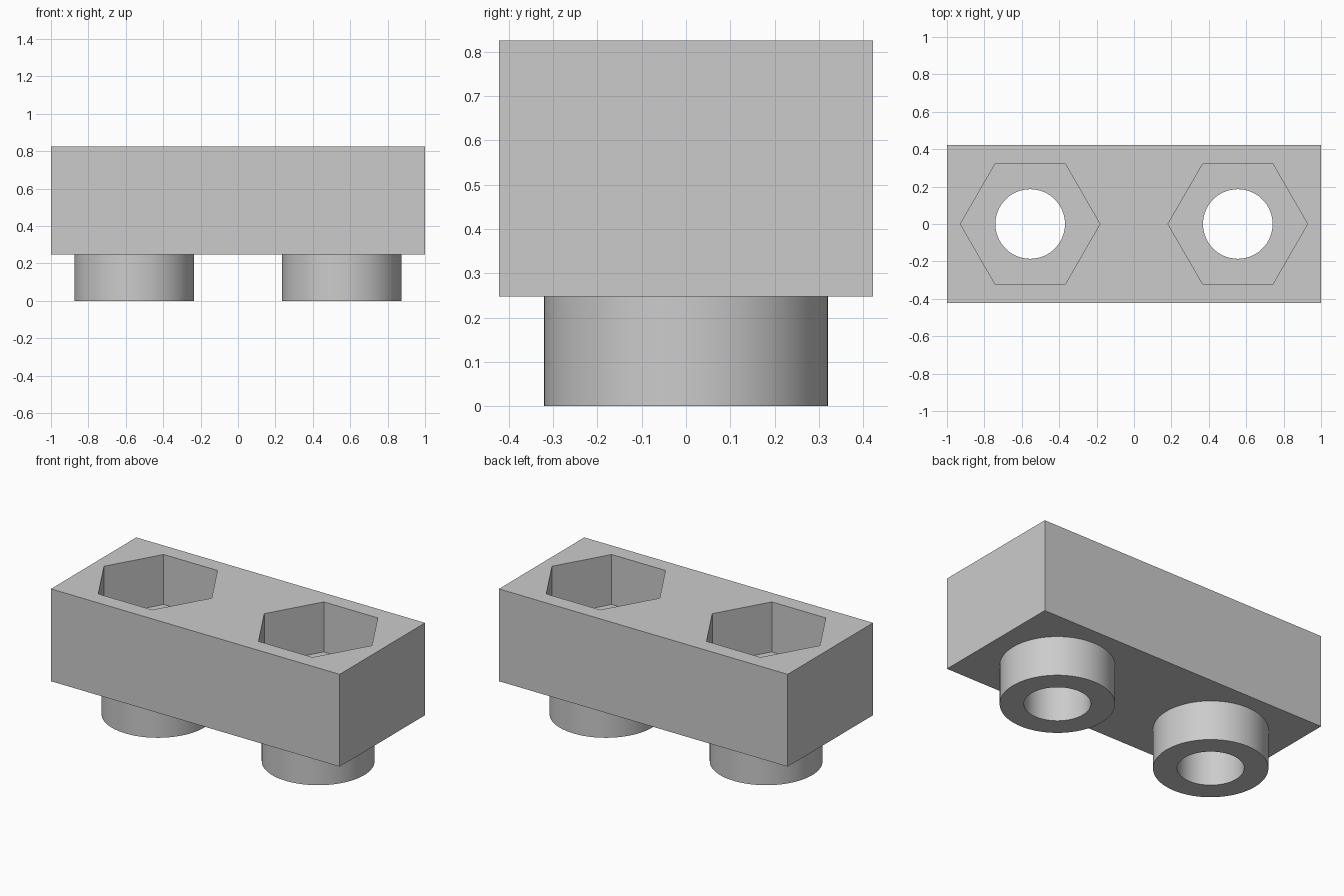
import bpy
import math

LENGTH, DEPTH = 2.0, 0.844
BASE_Z, TOP_Z = 0.247, 0.825      # underside and top of the block
FLOOR_Z = 0.512                   # floor of the hexagonal pockets
CENTRE_X = 0.555                  # offset of each sleeve
SLEEVE_R, BORE_R, HEX_R = 0.32, 0.186, 0.373

cube = bpy.data.objects.get("Cube")
if cube:
    bpy.data.objects.remove(cube, do_unlink=True)

grey = bpy.data.materials.new("light_grey")
grey.use_nodes = True
colour = (0.6, 0.6, 0.6, 1.0)
grey.diffuse_color = colour
grey.node_tree.nodes["Principled BSDF"].inputs["Base Color"].default_value = colour


def prism(name, sides, radius, x, z0, z1):
    """Upright prism with a corner pointing along x."""
    bpy.ops.mesh.primitive_cylinder_add(
        vertices=sides, radius=radius, depth=z1 - z0,
        location=(x, 0, (z0 + z1) / 2), rotation=(0, 0, math.pi / 2))
    obj = bpy.context.object
    obj.name = name
    return obj


def combine(target, tool, operation):
    """Apply a boolean and discard the tool."""
    mod = target.modifiers.new(tool.name, 'BOOLEAN')
    mod.operation = operation
    mod.solver = 'EXACT'
    mod.object = tool
    bpy.context.view_layer.objects.active = target
    bpy.ops.object.modifier_apply(modifier=mod.name)
    bpy.data.objects.remove(tool, do_unlink=True)


# Rectangular block
bpy.ops.mesh.primitive_cube_add(size=1, location=(0, 0, (BASE_Z + TOP_Z) / 2))
block = bpy.context.object
block.name = "twin_socket_block"
block.scale = (LENGTH, DEPTH, TOP_Z - BASE_Z)
bpy.ops.object.transform_apply(location=True, rotation=True, scale=True)
block.data.materials.append(grey)

# Round sleeves below, hexagonal pockets above, bores right through
for x in (-CENTRE_X, CENTRE_X):
    combine(block, prism("sleeve", 96, SLEEVE_R, x, 0, BASE_Z + 0.1), 'UNION')
    combine(block, prism("hex_pocket", 6, HEX_R, x, FLOOR_Z, TOP_Z + 0.1), 'DIFFERENCE')
    combine(block, prism("bore", 96, BORE_R, x, -0.1, TOP_Z + 0.1), 'DIFFERENCE')

# Keep a single material on every face
block.data.materials.clear()
block.data.materials.append(grey)
for face in block.data.polygons:
    face.material_index = 0

# Smooth the round walls, keep the edges crisp
bpy.ops.object.select_all(action='DESELECT')
block.select_set(True)
bpy.context.view_layer.objects.active = block
bpy.ops.object.shade_smooth_by_angle(angle=math.radians(30))
